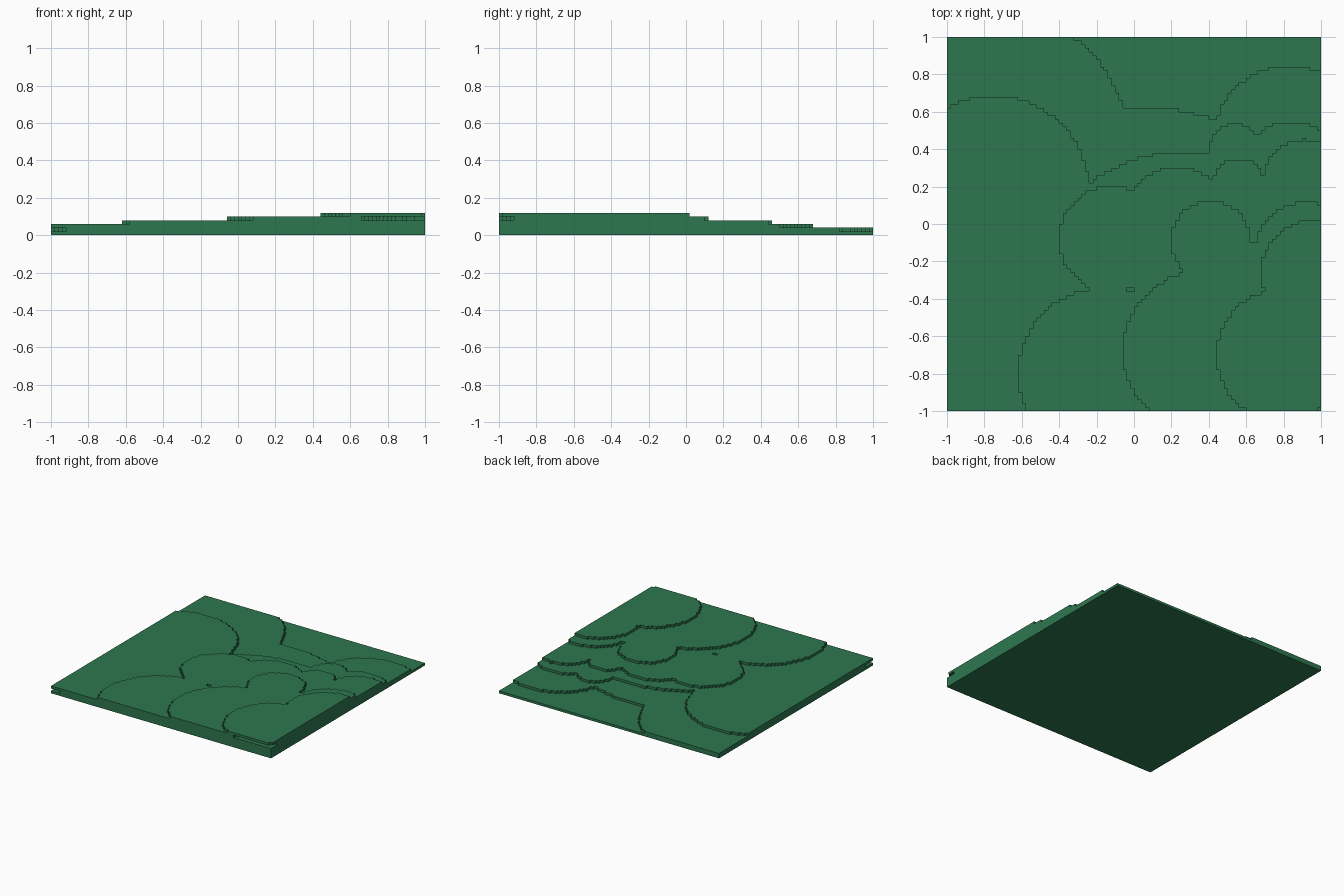
import bpy, bmesh, math

cube = bpy.data.objects.get("Cube")
if cube:
    bpy.data.objects.remove(cube, do_unlink=True)

CELLS = 100     # grid cells per side
STEP = 0.02     # thickness of one terrace

green = bpy.data.materials.new("forest green")
green.use_nodes = True
colour = (0.027, 0.185, 0.079, 1)
green.diffuse_color = colour
bsdf = next(n for n in green.node_tree.nodes if n.type == 'BSDF_PRINCIPLED')
bsdf.inputs["Base Color"].default_value = colour
bsdf.inputs["Roughness"].default_value = 0.8

# Each terrace is a union of round lobes (x, y, radius) and filler boxes (x0, y0, x1, y1)
TERRACES = [
    ("base_slab", [], [(-1, -1, 1, 1)]),
    ("terrace_1",
     [(-0.75, 0.42, 0.72), (0.06, -0.405, 1.03), (0.83, 0.435, 0.41), (-0.76, -0.78, 0.26)],
     [(-1, -0.88, 1, 0.4), (-0.9, -1, 1, -0.8)]),
    ("terrace_2",
     [(-0.75, 0.175, 0.51), (0.28, -0.5, 0.89), (0.54, 0.395, 0.14), (0.84, 0.265, 0.28)],
     [(-1, -1, 1, 0.2)]),
    ("terrace_3",
     [(-0.164, -0.8, 0.457), (-0.12, -0.08, 0.283), (0.23, 0.03, 0.274),
      (0.56, 0.205, 0.144), (0.91, 0.228, 0.222)],
     [(0, -1, 1, 0.18)]),
    ("terrace_4",
     [(0.37, -0.68, 0.43), (0.41, -0.09, 0.213), (0.92, -0.16, 0.275),
      (1.02, -0.67, 0.25), (0.68, -0.4, 0.3)],
     [(0.4, -0.7, 0.9, -0.2)]),
    ("terrace_5",
     [(0.79, -0.70, 0.35), (0.96, -0.26, 0.28)],
     []),
]


def inside(x, y, lobes, boxes):
    return (any(math.hypot(x - cx, y - cy) <= r for cx, cy, r in lobes)
            or any(x0 < x < x1 and y0 < y < y1 for x0, y0, x1, y1 in boxes))


def add_terrace(name, level, lobes, boxes):
    # Keep the grid cells inside the outline, then merge them into a flat sheet
    bm = bmesh.new()
    bmesh.ops.create_grid(bm, x_segments=CELLS, y_segments=CELLS, size=1)
    outside = []
    for f in bm.faces:
        c = f.calc_center_median()
        if not inside(c.x, c.y, lobes, boxes):
            outside.append(f)
    bmesh.ops.delete(bm, geom=outside, context='FACES')
    bmesh.ops.dissolve_limit(bm, angle_limit=math.radians(1),
                             verts=bm.verts[:], edges=bm.edges[:])
    mesh = bpy.data.meshes.new(name)
    bm.to_mesh(mesh)
    bm.free()
    mesh.materials.append(green)
    obj = bpy.data.objects.new(name, mesh)
    obj.location.z = level * STEP
    bpy.context.collection.objects.link(obj)
    # Thicken upwards into a slab
    mod = obj.modifiers.new("thickness", 'SOLIDIFY')
    mod.thickness = STEP
    mod.offset = 1


for level, (name, lobes, boxes) in enumerate(TERRACES):
    add_terrace(name, level, lobes, boxes)
